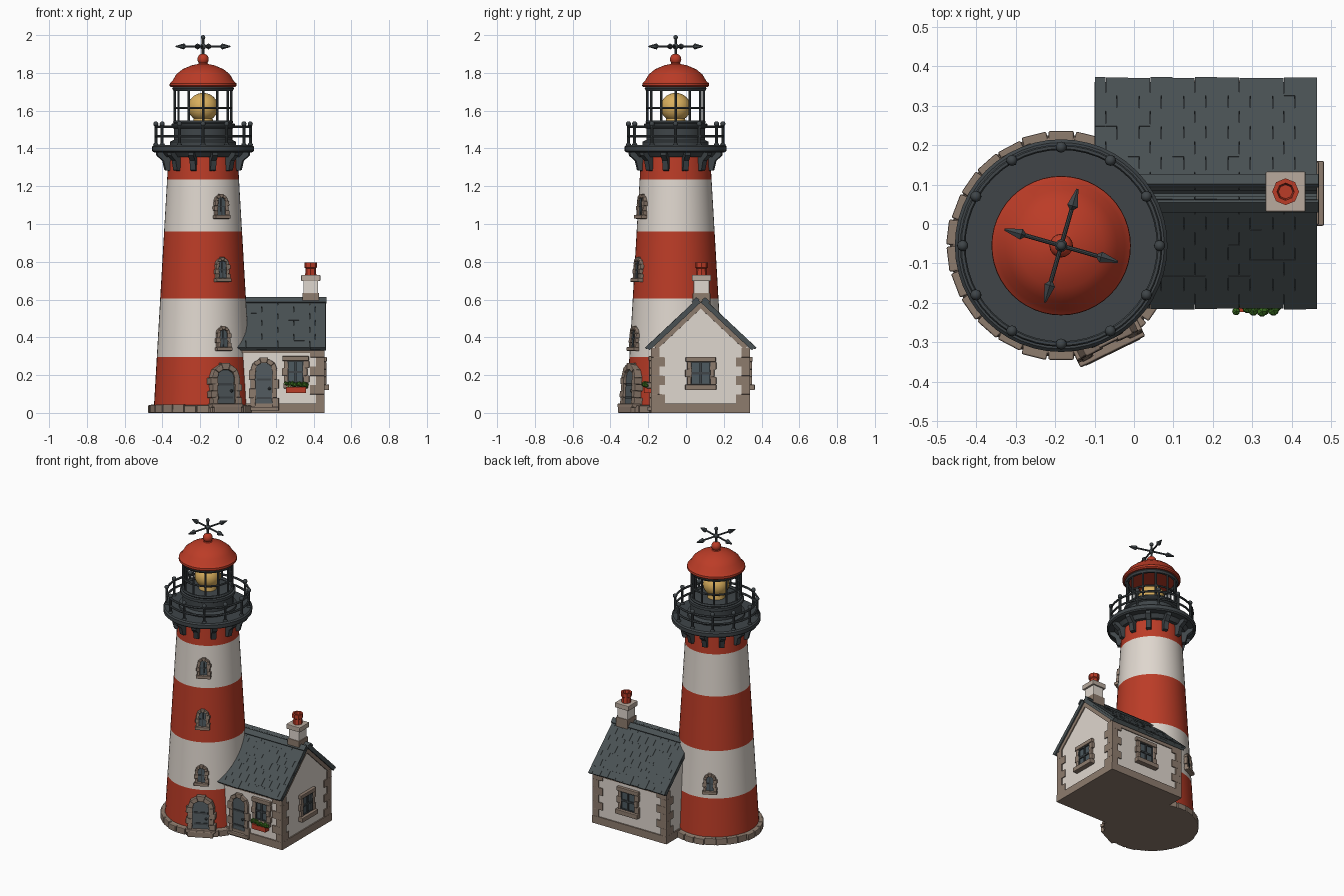
import bpy, bmesh, math, random
from math import sin, cos, pi, radians
from mathutils import Matrix, Vector

if "Cube" in bpy.data.objects:
    bpy.data.objects.remove(bpy.data.objects["Cube"])

random.seed(4)
COLORS = {
    "red paint": (0.50, 0.045, 0.020), "cream plaster": (0.74, 0.68, 0.62),
    "brown stone": (0.27, 0.20, 0.155), "slate": (0.068, 0.083, 0.088),
    "dark iron": (0.050, 0.060, 0.066), "window glass": (0.075, 0.10, 0.115),
    "grey door": (0.085, 0.105, 0.115), "lamp yellow": (0.70, 0.43, 0.11),
    "leaf green": (0.045, 0.16, 0.015), "pale stone": (0.48, 0.40, 0.34)}
MATS = []
for n, c in COLORS.items():
    m = bpy.data.materials.new(n)
    m.diffuse_color = (*c, 1)
    m.use_nodes = True
    m.node_tree.nodes["Principled BSDF"].inputs["Base Color"].default_value = m.diffuse_color
    MATS.append(m)
RED, CREAM, STONE, SLATE, IRON, GLASS, DOOR, YELLOW, GREEN, PALE = range(10)
T, R = Matrix.Translation, Matrix.Rotation
CX, CY = -0.185, -0.055
TOWER = T((CX, CY, 0))


def finish(name, bm, bevel=0, smooth=None):
    """Turn a bmesh into an object that carries only the materials it uses."""
    bmesh.ops.remove_doubles(bm, verts=bm.verts, dist=1e-6)
    bmesh.ops.recalc_face_normals(bm, faces=bm.faces)
    used = sorted({f.material_index for f in bm.faces})
    for f in bm.faces:
        f.material_index = used.index(f.material_index)
    me = bpy.data.meshes.new(name)
    bm.to_mesh(me)
    bm.free()
    for i in used:
        me.materials.append(MATS[i])
    ob = bpy.data.objects.new(name, me)
    bpy.context.collection.objects.link(ob)
    if bevel:
        b = ob.modifiers.new("soft edges", 'BEVEL')
        b.width, b.segments = bevel, 2
    if smooth:
        bpy.ops.object.select_all(action='DESELECT')
        ob.select_set(True)
        bpy.context.view_layer.objects.active = ob
        bpy.ops.object.shade_smooth_by_angle(angle=radians(smooth))
    return ob


def paint(verts, mat):
    for f in {f for v in verts for f in v.link_faces}:
        f.material_index = mat


def box(bm, mat, size, loc, M=Matrix()):
    S = Matrix.Diagonal((*size, 1))
    paint(bmesh.ops.create_cube(bm, size=1, matrix=M @ T(loc) @ S)["verts"], mat)


def rod(bm, mat, a, b, r, r2=None, seg=8):
    a, b = Vector(a), Vector(b)
    M = T((a + b) / 2) @ (b - a).to_track_quat('Z', 'Y').to_matrix().to_4x4()
    paint(bmesh.ops.create_cone(bm, cap_ends=True, segments=seg, radius1=r, radius2=r if r2 is None else r2,
                                depth=(b - a).length, matrix=M)["verts"], mat)


def ball(bm, mat, loc, r, sz=1, seg=12):
    paint(bmesh.ops.create_uvsphere(bm, u_segments=seg, v_segments=max(6, seg * 2 // 3), radius=r,
                                    matrix=T(loc) @ Matrix.Diagonal((1, 1, sz, 1)))["verts"], mat)


def lathe(bm, prof, mat, seg=48, M=TOWER, closed=False):
    """Revolve (r, z) points; mat is an index or a rule on height."""
    rings = [[bm.verts.new(M @ Vector((r * cos(2 * pi * i / seg), r * sin(2 * pi * i / seg), z)))
              for i in range(seg)] for r, z in prof]
    pairs = list(zip(range(len(prof)), range(1, len(prof))))
    if closed:
        pairs.append((len(prof) - 1, 0))
    for a, b in pairs:
        z = (prof[a][1] + prof[b][1]) / 2
        for i in range(seg):
            j = (i + 1) % seg
            f = bm.faces.new((rings[a][i], rings[a][j], rings[b][j], rings[b][i]))
            f.material_index = mat(z) if callable(mat) else mat


def ring(bm, mat, r, z, t):
    lathe(bm, [(r + t * cos(k * pi / 3), z + t * sin(k * pi / 3)) for k in range(6)], mat, 48, TOWER, True)


def prism(bm, mat, pts, y0, y1, M=Matrix()):
    """Extrude an (x, z) outline from depth y0 to y1."""
    a = [bm.verts.new(M @ Vector((x, y0, z))) for x, z in pts]
    b = [bm.verts.new(M @ Vector((x, y1, z))) for x, z in pts]
    fs = [bm.faces.new(a), bm.faces.new(b[::-1])]
    fs += [bm.faces.new((a[i], b[i], b[i - 1], a[i - 1])) for i in range(len(a))]
    for f in fs:
        f.material_index = mat


def arched(name, M, w, h, t, fill, rows, out=0.02):
    """Arched opening (local -y is outward): panel plus stone jambs and arch stones."""
    rise = w * 0.42
    s = h - rise
    arc = [(w / 2 * cos(k * pi / 8), s + rise * sin(k * pi / 8)) for k in range(9)]
    bm = bmesh.new()
    prism(bm, fill, [(-w / 2, 0), (w / 2, 0)] + arc, 0.04, -0.006, M)
    if fill == DOOR:
        for z in (0.25, 0.75):
            box(bm, IRON, (w * 0.8, 0.006, 0.012), (0, -0.008, s * z), M)
        ball(bm, IRON, M @ Vector((w * 0.32, -0.012, s * 0.5)), 0.008, seg=8)
    else:
        box(bm, IRON, (0.007, 0.012, h), (0, -0.004, h / 2), M)
        box(bm, IRON, (w, 0.012, 0.007), (0, -0.004, h / 2), M)
    finish(name, bm)
    bm = bmesh.new()
    for sx in (-1, 1):
        for k in range(rows):
            tw = t * (1.3 if (k + (sx > 0)) % 2 else 0.95)
            box(bm, STONE, (tw, 0.05 + out, s / rows), (sx * (w + tw) / 2, 0.025 - out / 2, s * (k + 0.5) / rows), M)
    for k in range(5):
        a0, a1 = k * pi / 5, (k + 1) * pi / 5
        o = t * (1.25 if k == 2 else 1)
        pts = [(cos(a) * (w / 2 + e), s + sin(a) * (rise + e)) for a, e in ((a0, 0), (a0, o), (a1, o), (a1, 0))]
        prism(bm, STONE, pts, 0.05, -out - 0.003 * (k % 2), M)
    box(bm, STONE, (w + 2.6 * t, 0.06 + out, 0.02), (0, 0.02 - out / 2, -0.008), M)
    finish(name + "_stones", bm, 0.004)


def house_window(name, M, w, h, sill):
    bm = bmesh.new()
    box(bm, GLASS, (w, 0.02, h), (0, 0.005, h / 2), M)
    for x in (-w / 2, 0, w / 2):
        box(bm, IRON, (0.011, 0.026, h), (x, 0, h / 2), M)
    for z in (0, h / 2, h):
        box(bm, IRON, (w + 0.01, 0.025, 0.011), (0, 0, z), M)
    finish(name, bm)
    bm = bmesh.new()
    for sx in (-1, 1):
        for k in range(3):
            tw = 0.03 if (k + (sx > 0)) % 2 else 0.02
            box(bm, STONE, (tw, 0.035, h / 3), (sx * (w + tw) / 2, 0, h * (k + 0.5) / 3), M)
    box(bm, STONE, (w + 0.055, 0.04, 0.026), (0, 0, h + 0.013), M)
    box(bm, STONE, (sill, 0.055, 0.03), (0, -0.005, -0.015), M)
    finish(name + "_stones", bm, 0.004)


# Tower shaft: striped by height
tower_r = lambda z: 0.262 - 0.058 * z
bm = bmesh.new()
heights = (0.03, 0.295, 0.605, 0.96, 1.235, 1.37)
lathe(bm, [(0, 0.03)] + [(tower_r(z), z) for z in heights] + [(0, 1.37)],
      lambda z: CREAM if 0.295 < z < 0.605 or 0.96 < z < 1.235 else RED)
finish("tower_shaft", bm, smooth=30)

# Tower plinth with rough blocks
bm = bmesh.new()
lathe(bm, [(0, 0), (0.283, 0), (0.278, 0.035), (0.255, 0.045), (0, 0.045)], STONE)
for k in range(26):
    d = random.uniform(-0.004, 0.004)
    box(bm, STONE, (0.064, 0.05, 0.042 + d), (0, -0.263 + d, (0.042 + d) / 2), TOWER @ R(2 * pi * k / 26, 4, 'Z'))
finish("tower_plinth", bm, 0.004)

# Tower door and windows, on the front right and the back
def on_tower(deg, z):
    return TOWER @ R(radians(deg), 4, 'Z') @ T((0, -tower_r(z), z)) @ R(-0.058, 4, 'X')
arched("tower_door", on_tower(26, 0.045) @ T((0, -0.008, 0)), 0.105, 0.185, 0.03, DOOR, 4, 0.022)
bm = bmesh.new()
box(bm, STONE, (0.16, 0.08, 0.04), (0, -0.262, 0.02), TOWER @ R(radians(26), 4, 'Z'))
finish("tower_step", bm, 0.005)
for i, (a, z) in enumerate(((26, 0.345), (27, 0.71), (28, 1.045), (206, 0.345))):
    arched(f"tower_window_{i + 1}", on_tower(a, z), 0.046, 0.095, 0.017, GLASS, 3, 0.016)

# Gallery deck, brackets and railing
bm = bmesh.new()
lathe(bm, [(0, 1.355), (0.205, 1.355), (0.225, 1.378), (0.262, 1.38), (0.27, 1.387), (0.27, 1.41),
           (0.262, 1.418), (0, 1.418)], IRON)
for k in range(12):
    M = TOWER @ R(radians(15 + 30 * k), 4, 'Z')
    prism(bm, IRON, [(0.175, 1.385), (0.255, 1.385), (0.252, 1.362), (0.22, 1.335), (0.208, 1.285), (0.175, 1.28)],
          -0.015, 0.015, M)
finish("gallery_deck", bm, smooth=30)
bm = bmesh.new()
for k in range(12):
    x, y = CX + 0.25 * cos(k * pi / 6), CY + 0.25 * sin(k * pi / 6)
    rod(bm, IRON, (x, y, 1.41), (x, y, 1.53), 0.008)
    ball(bm, IRON, (x, y, 1.53), 0.014, seg=10)
    ball(bm, IRON, (x, y, 1.42), 0.014, 0.7, 8)
for z in (1.465, 1.515):
    ring(bm, IRON, 0.25, z, 0.007)
finish("gallery_railing", bm, smooth=40)

# Lantern room: drum, bars, lamp
bm = bmesh.new()
lathe(bm, [(0, 1.41), (0.175, 1.41), (0.175, 1.435), (0.155, 1.445), (0.155, 1.505), (0.168, 1.512),
           (0.168, 1.53), (0.15, 1.535), (0, 1.535)], IRON)
finish("lantern_drum", bm, smooth=30)
bm = bmesh.new()
for k in range(12):
    x, y = CX + 0.15 * cos(k * pi / 6), CY + 0.15 * sin(k * pi / 6)
    rod(bm, IRON, (x, y, 1.53), (x, y, 1.74), 0.0065)
ring(bm, IRON, 0.15, 1.615, 0.006)
ring(bm, IRON, 0.15, 1.54, 0.01)
ring(bm, IRON, 0.15, 1.717, 0.014)
finish("lantern_bars", bm, smooth=40)
bm = bmesh.new()
ball(bm, YELLOW, (CX, CY, 1.618), 0.08, 0.95, 24)
rod(bm, YELLOW, (CX, CY, 1.53), (CX, CY, 1.56), 0.055, 0.05, 24)
finish("lamp", bm, smooth=40)

# Lantern roof and finial
bm = bmesh.new()
lathe(bm, [(0, 1.728), (0.17, 1.725), (0.177, 1.732), (0.176, 1.745), (0.162, 1.758), (0.142, 1.792),
           (0.108, 1.82), (0.06, 1.84), (0.026, 1.847), (0.02, 1.856), (0, 1.856)], RED)
ball(bm, RED, (CX, CY, 1.872), 0.03, seg=16)
finish("lantern_roof", bm, smooth=35)

# Weathervane
bm = bmesh.new()
rod(bm, IRON, (CX, CY, 1.87), (CX, CY, 1.99), 0.007)
ball(bm, IRON, (CX, CY, 1.988), 0.012)
ball(bm, IRON, (CX, CY, 1.94), 0.016)
for a in (-16, 74, 164, 254):
    d = Vector((cos(radians(a)), sin(radians(a)), 0))
    c = Vector((CX, CY, 1.94))
    rod(bm, IRON, c, c + d * 0.11, 0.0055)
    rod(bm, IRON, c + d * 0.095, c + d * 0.105, 0.006, 0.016, 6)
    rod(bm, IRON, c + d * 0.105, c + d * 0.15, 0.016, 0.003, 6)
finish("weathervane", bm, smooth=40)

# House walls
X0, X1, Y0, Y1, YR, EAVE, RIDGE = -0.085, 0.45, -0.178, 0.332, 0.078, 0.345, 0.585
AXIS = R(pi / 2, 4, 'Z')     # local x -> world y, local -y -> world x
bm = bmesh.new()
prism(bm, CREAM, [(Y0, 0.02), (Y1, 0.02), (Y1, EAVE), (YR, RIDGE), (Y0, EAVE)], -X0, -X1, AXIS)
finish("house_walls", bm)

# House plinth, corner stones and wall-top trim
bm = bmesh.new()
XC, YC = (X0 + X1) / 2, (Y0 + Y1) / 2
box(bm, STONE, (X1 - X0 + 0.016, Y1 - Y0 + 0.016, 0.05), (XC, YC, 0.025))
for x, y in ((X1, Y0), (X1, Y1), (X0, Y1)):
    sx, sy = (1 if x == X1 else -1), (1 if y == Y1 else -1)
    for k in range(6):
        a, b = (0.075, 0.045) if k % 2 else (0.045, 0.075)
        box(bm, STONE, (a, b, 0.049), (x - sx * (a / 2 - 0.007), y - sy * (b / 2 - 0.007), 0.074 + k * 0.049))
for y in (Y0, Y1):
    box(bm, STONE, (X1 - X0, 0.012, 0.03), (XC, y, EAVE - 0.012))
pitch = math.atan2(RIDGE - EAVE, YR - Y0)
for s in (-1, 1):
    M = T((0, YR, RIDGE)) @ R(-s * pitch, 4, 'X')
    box(bm, STONE, (0.014, 0.34, 0.024), (X1, s * 0.17, -0.012), M)
finish("house_stonework", bm, 0.004)

# Slate roof: overlapping courses on each slope and a ridge cap
bm = bmesh.new()
RX0, RX1, L, N = -0.10, 0.465, 0.372, 7
for s in (-1, 1):
    M = T((0, YR, RIDGE)) @ R(-s * pitch, 4, 'X')
    box(bm, SLATE, (RX1 - RX0, L, 0.016), ((RX0 + RX1) / 2, s * L / 2, 0.008), M)
    for k in range(N):
        step = L / N
        edges = [RX0] + [RX0 + (i + 0.5 * (k % 2) + 0.5) * 0.0565 for i in range(10 - k % 2)] + [RX1]
        for a, b in zip(edges, edges[1:]):
            j = random.uniform(0, 0.004)
            box(bm, SLATE, (b - a - 0.001, step * 1.15 + j, 0.012),
                ((a + b) / 2, s * ((k + 0.5) * step + j / 2), 0.02 + j / 3), M @ T((0, 0, 0)))
    box(bm, SLATE, (RX1 - RX0 + 0.008, 0.035, 0.012), ((RX0 + RX1) / 2, s * 0.016, 0.03), M)
finish("house_roof", bm)

# Chimney and pot
bm = bmesh.new()
box(bm, CREAM, (0.078, 0.084, 0.19), (0.385, 0.082, 0.61))
box(bm, STONE, (0.088, 0.094, 0.07), (0.385, 0.082, 0.60))
box(bm, PALE, (0.102, 0.102, 0.032), (0.385, 0.082, 0.714))
finish("chimney", bm, 0.004)
bm = bmesh.new()
lathe(bm, [(0, 0.725), (0.03, 0.725), (0.027, 0.765), (0.034, 0.77), (0.034, 0.797), (0.022, 0.797),
           (0.018, 0.775), (0, 0.775)], RED, 8, T((0.385, 0.082, 0)))
finish("chimney_pot", bm)

# House door and windows
arched("house_door", T((0.137, Y0, 0.03)), 0.092, 0.235, 0.026, DOOR, 4, 0.016)
house_window("front_window", T((0.305, Y0, 0.16)), 0.085, 0.115, 0.13)
house_window("gable_window", T((X1, YR, 0.15)) @ AXIS, 0.105, 0.12, 0.165)
house_window("back_window", T((0.19, Y1, 0.15)) @ R(pi, 4, 'Z'), 0.105, 0.12, 0.165)

# Flower box
bm = bmesh.new()
box(bm, RED, (0.105, 0.04, 0.032), (0.307, -0.203, 0.122))
for k in range(16):
    p = (0.252 + k * 0.0073, -0.208 + random.uniform(-0.014, 0.012), 0.146 + random.uniform(-0.008, 0.01))
    paint(bmesh.ops.create_icosphere(bm, subdivisions=1, radius=random.uniform(0.011, 0.016),
                                     matrix=T(p))["verts"], GREEN)
finish("flower_box", bm)
